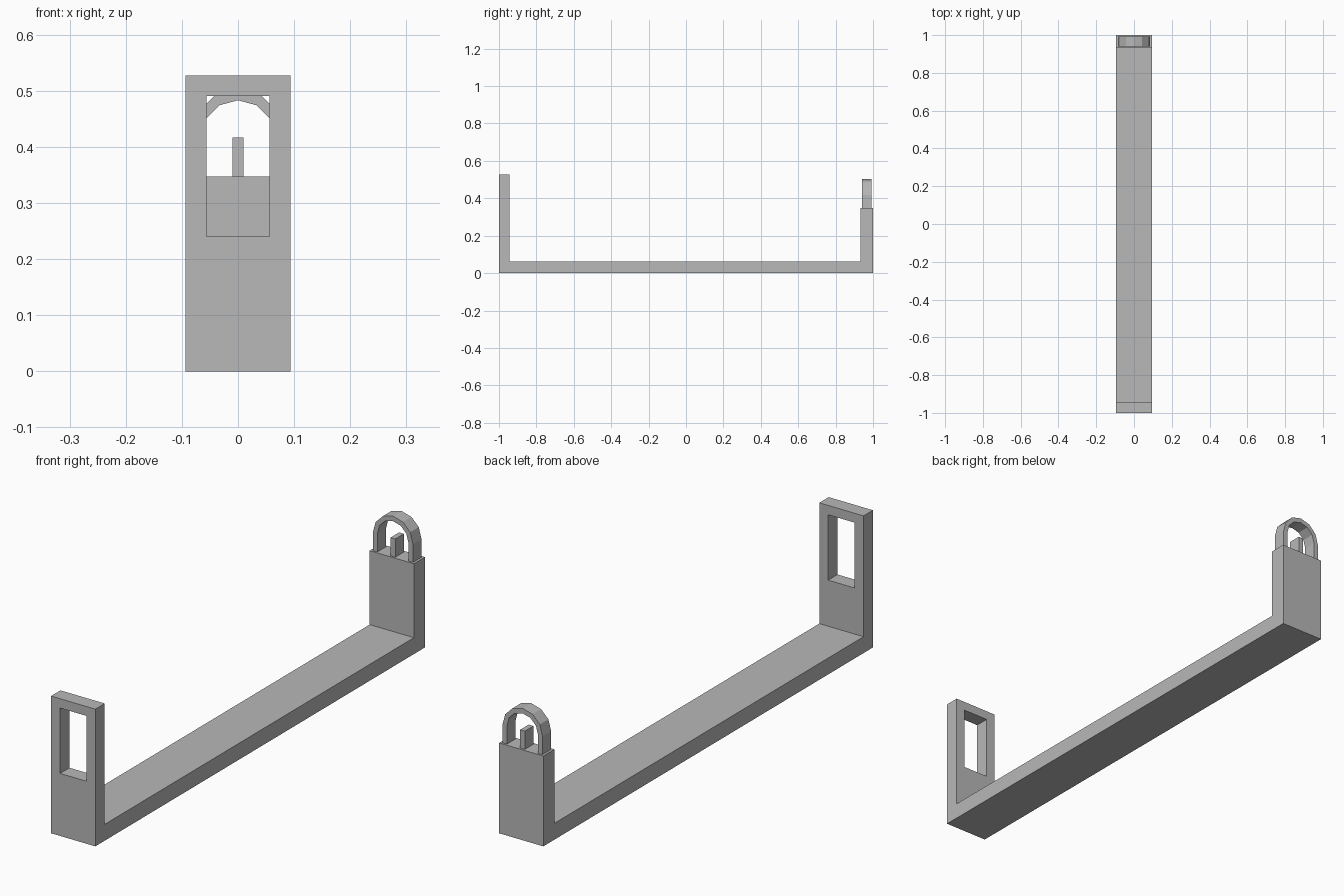
import bpy, bmesh, math
from mathutils import Vector

cube = bpy.data.objects.get("Cube")
if cube:
    bpy.data.objects.remove(cube, do_unlink=True)

# One plain grey finish
grey = bpy.data.materials.new("plain_grey")
grey.use_nodes = True
colour = (0.48, 0.48, 0.48, 1)
grey.diffuse_color = colour
grey.node_tree.nodes["Principled BSDF"].inputs["Base Color"].default_value = colour


def extrude_profile(name, points, offset):
    """Extrude a closed planar outline along the offset vector."""
    bm = bmesh.new()
    face = bm.faces.new([bm.verts.new(p) for p in points])
    result = bmesh.ops.extrude_face_region(bm, geom=[face])
    moved = [g for g in result["geom"] if isinstance(g, bmesh.types.BMVert)]
    bmesh.ops.translate(bm, verts=moved, vec=Vector(offset))
    bmesh.ops.recalc_face_normals(bm, faces=bm.faces)
    mesh = bpy.data.meshes.new(name)
    bm.to_mesh(mesh)
    bm.free()
    mesh.materials.append(grey)
    obj = bpy.data.objects.new(name, mesh)
    bpy.context.collection.objects.link(obj)
    return obj


def box(name, x, y, z):
    outline = [(x[0], y[0], z[0]), (x[1], y[0], z[0]),
               (x[1], y[0], z[1]), (x[0], y[0], z[1])]
    return extrude_profile(name, outline, (0, y[1] - y[0], 0))


# Base bar with a tall front upright and a shorter rear upright
half_width = 0.094
front_inner, rear_inner = -0.943, 0.933
floor_top, front_top, rear_top = 0.063, 0.527, 0.347
side = [(-1, 0), (1, 0), (1, rear_top), (rear_inner, rear_top),
        (rear_inner, floor_top), (front_inner, floor_top),
        (front_inner, front_top), (-1, front_top)]
body = extrude_profile("bracket_body", [(-half_width, y, z) for y, z in side],
                       (2 * half_width, 0, 0))

# Window through the front upright
cutter = box("window_cutter", (-0.056, 0.056), (-1.1, -0.85), (0.24, 0.491))
cutter.hide_render = True
cutter.hide_viewport = True
cut = body.modifiers.new("window", "BOOLEAN")
cut.operation = "DIFFERENCE"
cut.solver = "EXACT"
cut.object = cutter

# Rounded loop on the rear upright, six facets around the top
loop_y = (0.94, 0.992)
arc_z, steps = 0.417, 6


def arch_outline(radius):
    arc = [(radius * math.cos(math.pi * i / steps),
            arc_z + radius * math.sin(math.pi * i / steps))
           for i in range(steps + 1)]
    return [(radius, rear_top)] + arc + [(-radius, rear_top)]


outline = arch_outline(0.085) + arch_outline(0.066)[::-1]
extrude_profile("rear_loop", [(x, loop_y[0], z) for x, z in outline],
                (0, loop_y[1] - loop_y[0], 0))

# Upright tab inside the loop
box("loop_tab", (-0.01, 0.01), loop_y, (rear_top, arc_z))
